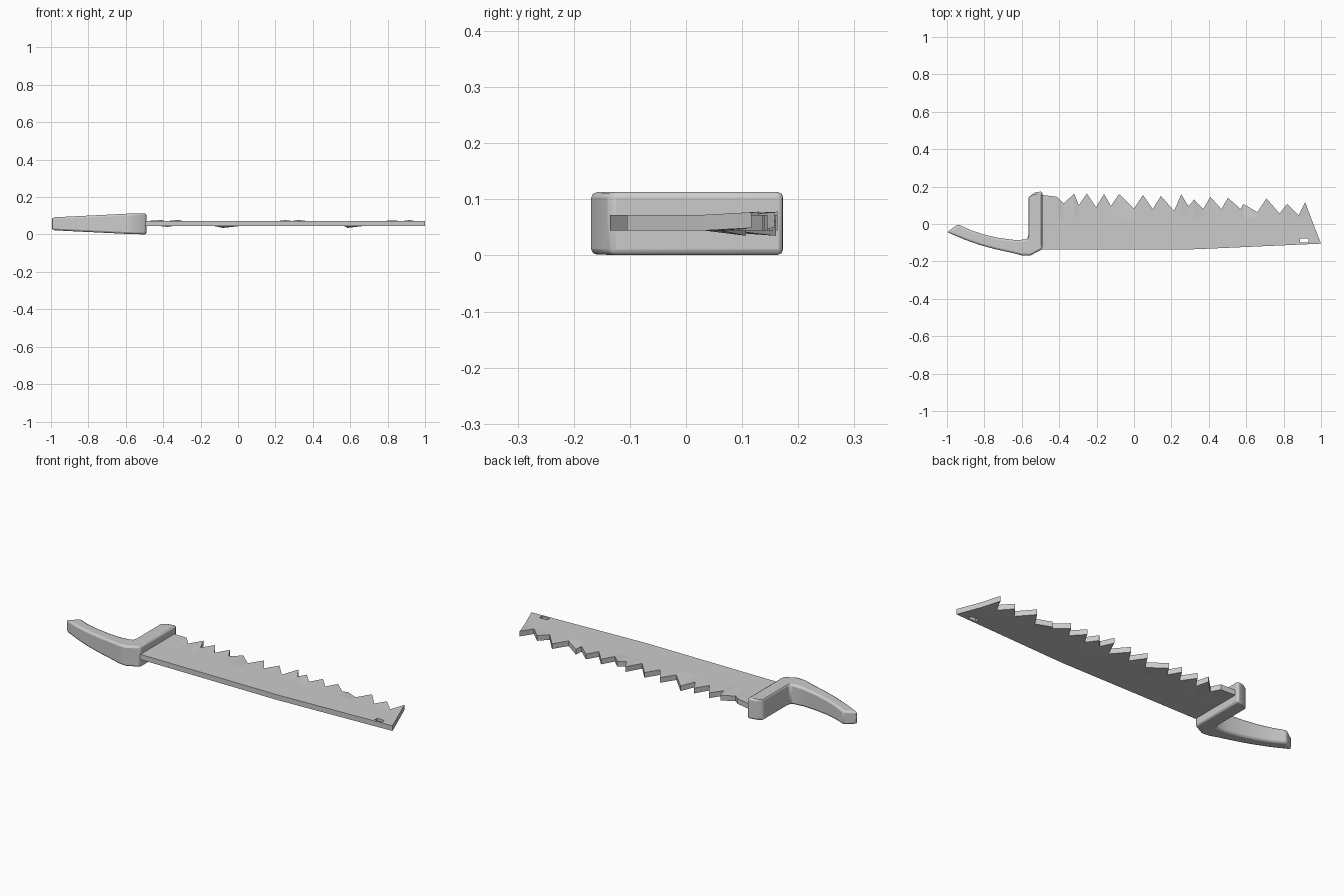
import bpy, bmesh

if "Cube" in bpy.data.objects:
    bpy.data.objects.remove(bpy.data.objects["Cube"])


def finish(bm, name):
    bmesh.ops.recalc_face_normals(bm, faces=bm.faces)
    me = bpy.data.meshes.new(name)
    bm.to_mesh(me)
    bm.free()
    ob = bpy.data.objects.new(name, me)
    bpy.context.collection.objects.link(ob)
    return ob


def solid_strip(name, columns, heights):
    """Closed slab from columns of (x, y) points; heights(x, col, row) gives (low, high)."""
    bm = bmesh.new()
    low, high = [], []
    for i, col in enumerate(columns):
        zs = [heights(x, i, r) for r, (x, y) in enumerate(col)]
        low.append([bm.verts.new((x, y, z[0])) for (x, y), z in zip(col, zs)])
        high.append([bm.verts.new((x, y, z[1])) for (x, y), z in zip(col, zs)])
    n, rows = len(columns), len(columns[0])
    for i in range(n - 1):
        for r in range(rows - 1):
            for g in (low, high):
                bm.faces.new((g[i][r], g[i + 1][r], g[i + 1][r + 1], g[i][r + 1]))
        for r in (0, rows - 1):
            bm.faces.new((low[i][r], low[i + 1][r], high[i + 1][r], high[i][r]))
    for i in (0, n - 1):
        for r in range(rows - 1):
            bm.faces.new((low[i][r], low[i][r + 1], high[i][r + 1], high[i][r]))
    return finish(bm, name)


# Handle and guard: one curved grip turning up into the blade collar
grip = [
    [(-0.940, -0.002), (-1.0, -0.043)],
    [(-0.875, -0.032), (-0.91, -0.082)],
    [(-0.80, -0.057), (-0.825, -0.112)],
    [(-0.72, -0.075), (-0.74, -0.135)],
    [(-0.64, -0.085), (-0.65, -0.155)],
    [(-0.59, -0.084), (-0.60, -0.168)],
    [(-0.569, -0.078), (-0.555, -0.169)],
    [(-0.565, -0.060), (-0.49, -0.135)],
    [(-0.565, 0.143), (-0.49, 0.160)],
    [(-0.530, 0.168), (-0.49, 0.175)],
]


def grip_height(x, i, r):
    t = min(1, max(0, (x + 1) / 0.45))
    h = 0.034 + 0.022 * t
    return 0.057 - h, 0.057 + h


handle = solid_strip("handle", grip, grip_height)
bev = handle.modifiers.new("bevel", "BEVEL")
bev.width, bev.segments = 0.010, 2
bev.limit_method, bev.angle_limit = "ANGLE", 0.7

# Blade: toothed upper edge, nearly straight back, raked tip
teeth = [(-0.52, .155), (-0.49, .155), (-0.41, .145), (-0.375, .11), (-0.32, .163),
         (-0.295, .10), (-0.252, .163), (-0.203, .09), (-0.16, .16), (-0.123, .096),
         (-0.08, .16), (0.0, .083), (0.048, .155), (0.10, .08), (0.144, .15),
         (0.214, .07), (0.253, .158), (0.29, .096), (0.322, .13), (0.37, .08),
         (0.408, .145), (0.467, .08), (0.502, .14), (0.57, .08), (0.585, .107),
         (0.66, .063), (0.708, .137), (0.778, .056), (0.818, .107), (0.88, .046)]
bend = {2: .005, 3: -.004, 4: .006, 10: -.009, 16: .005, 18: .006, 24: -.009,
        28: .003, 30: .005}


def back_y(x):
    return -0.135 if x < 0.33 else -0.135 + 0.03 * (x - 0.33) / 0.67


columns = [[(x, back_y(x)), (x, 0.035), (x, y)] for x, y in teeth]
columns.append([(1.0, -0.105), (0.949, 0.025), (0.915, 0.117)])


def blade_height(x, i, r):
    d = bend.get(i, 0) if r == 2 else 0
    return 0.044 + d, 0.072 + d


blade = solid_strip("blade", columns, blade_height)

# Hanging slot near the tip
bpy.ops.mesh.primitive_cube_add(size=1, location=(0.91, -0.088, 0.058))
slot = bpy.context.object
slot.name = "slot_cutter"
slot.scale = (0.046, 0.022, 0.2)
sb = slot.modifiers.new("round", "BEVEL")
sb.width, sb.segments = 0.006, 2
slot.hide_render = True
slot.hide_set(True)
cut = blade.modifiers.new("slot", "BOOLEAN")
cut.operation, cut.object, cut.solver = "DIFFERENCE", slot, "EXACT"

# Smooth grip with crisp edges
bpy.ops.object.select_all(action="DESELECT")
handle.select_set(True)
bpy.context.view_layer.objects.active = handle
bpy.ops.object.shade_smooth_by_angle(angle=0.6)
